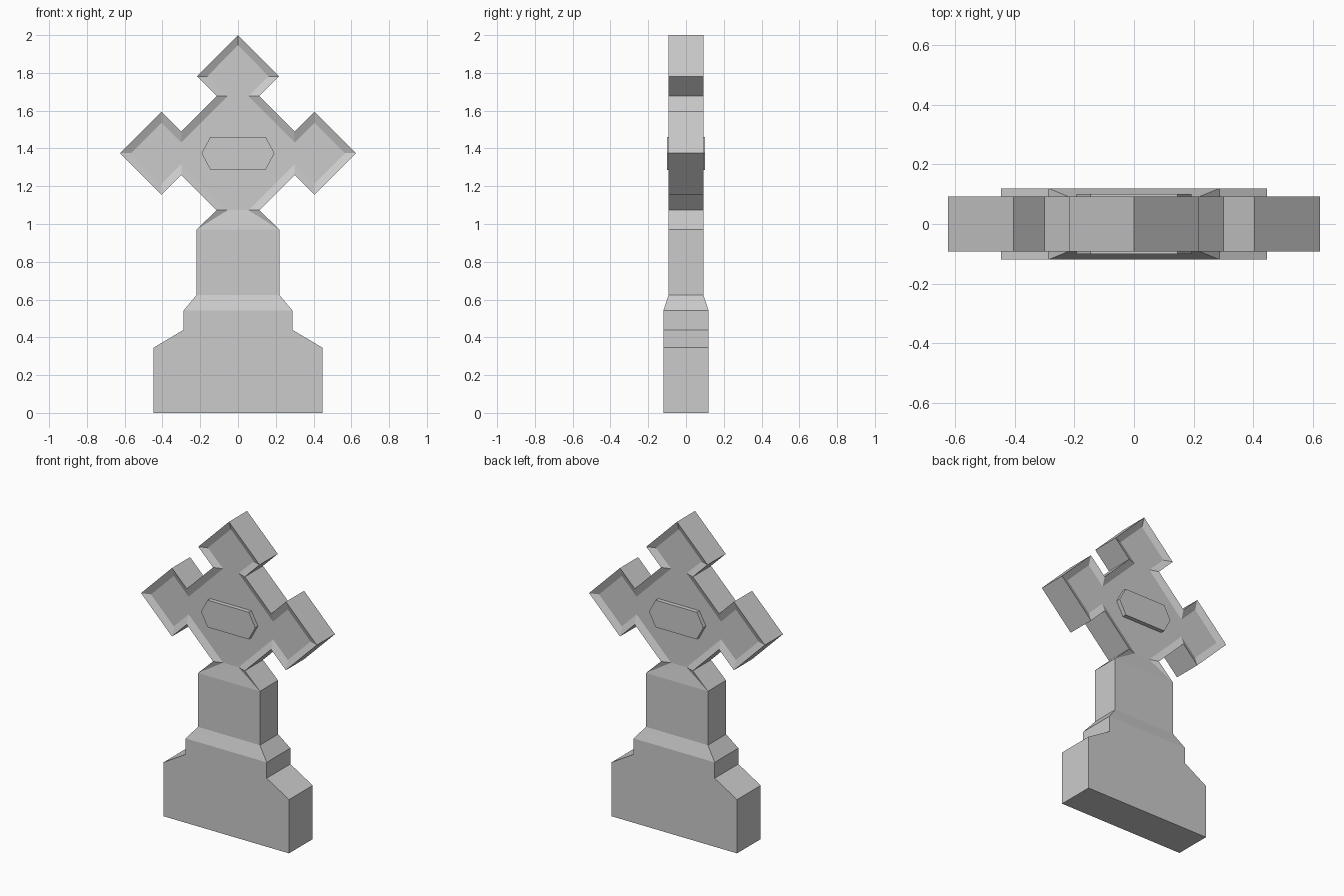
import bpy, bmesh

if "Cube" in bpy.data.objects:
    bpy.data.objects.remove(bpy.data.objects["Cube"])


def loft(name, loops, cap_start=True, cap_end=True, open_below=None):
    """Skin a stack of equal-length point loops; optionally drop the underside at a height."""
    bm = bmesh.new()
    rings = [[bm.verts.new(p) for p in loop] for loop in loops]
    n = len(rings[0])
    for a, b in zip(rings, rings[1:]):
        for i in range(n):
            j = (i + 1) % n
            bm.faces.new((a[i], a[j], b[j], b[i]))
    if cap_start:
        bm.faces.new(rings[0][::-1])
    if cap_end:
        bm.faces.new(rings[-1])
    bmesh.ops.remove_doubles(bm, verts=bm.verts, dist=0.0005)
    bmesh.ops.recalc_face_normals(bm, faces=bm.faces)
    if open_below is not None:
        hidden = [f for f in bm.faces
                  if all(abs(v.co.z - open_below) < 1e-4 for v in f.verts)]
        bmesh.ops.delete(bm, geom=hidden, context='FACES_ONLY')
    mesh = bpy.data.meshes.new(name)
    bm.to_mesh(mesh)
    bm.free()
    obj = bpy.data.objects.new(name, mesh)
    bpy.context.collection.objects.link(obj)
    return obj


def rect(hx, hy, z):
    return [(-hx, -hy, z), (hx, -hy, z), (hx, hy, z), (-hx, hy, z)]


def mirrored(half):
    """Right half of an outline (top to bottom) -> full closed outline."""
    return half + [(-x, z) for x, z in reversed(half) if x > 0]


def at_y(outline, y):
    return [(x, y, z) for x, z in outline]


# Stepped plinth, sloped collar and shaft
loft("plinth_and_shaft", [rect(*s) for s in (
    (0.447, 0.12, 0), (0.447, 0.12, 0.345), (0.288, 0.12, 0.44),
    (0.288, 0.12, 0.542), (0.22, 0.092, 0.624), (0.22, 0.092, 0.97))],
    cap_end=False)

# Cross head: sharp rim with bevelled, sunken panels front and back
rim = mirrored([(0, 2), (0.218, 1.782), (0.113, 1.677), (0.3, 1.49), (0.405, 1.595),
                (0.625, 1.375), (0.405, 1.155), (0.3, 1.26), (0.113, 1.073), (0.22, 0.97)])
panel = mirrored([(0, 1.945), (0.163, 1.782), (0.055, 1.677), (0.3, 1.432), (0.405, 1.537),
                  (0.567, 1.375), (0.405, 1.213), (0.3, 1.318), (0.055, 1.073), (0.055, 1.073)])
T, R = 0.092, 0.073
loft("cross_head", [at_y(panel, -R), at_y(rim, -T), at_y(rim, T), at_y(panel, R)],
     open_below=0.97)

# Hexagonal name plates, front and back
hexagon = mirrored([(0.146, 1.461), (0.193, 1.375), (0.146, 1.287)])
for side, s in (("front", -1), ("back", 1)):
    loft(side + "_plate", [at_y(hexagon, s * R), at_y(hexagon, s * 0.1)], cap_start=False)
    # orient the open shell outward
    mesh = bpy.data.objects[side + "_plate"].data
    if max(mesh.polygons, key=lambda p: p.area).normal.y * s < 0:
        mesh.flip_normals()
